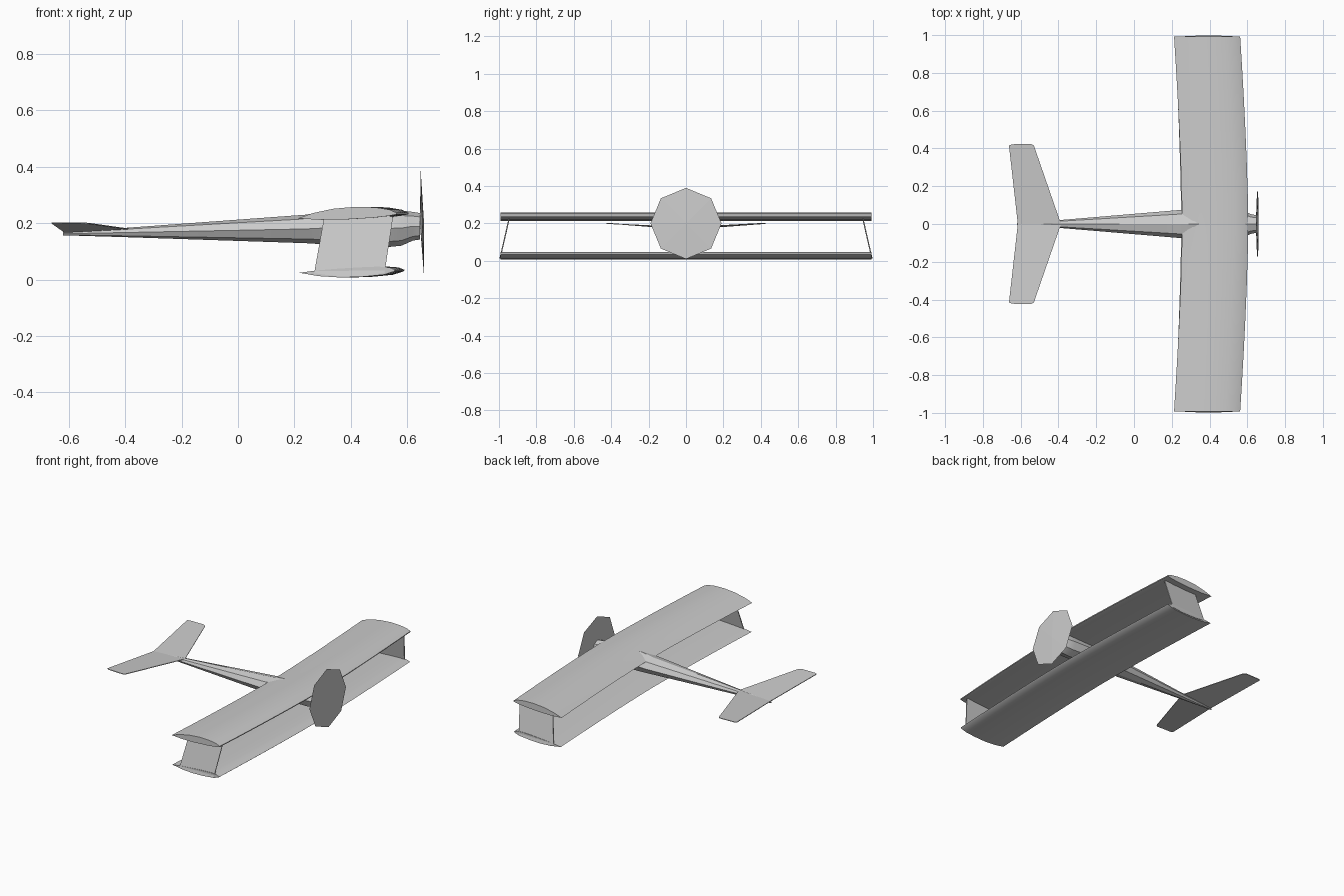
import bpy, math

if "Cube" in bpy.data.objects:
    bpy.data.objects.remove(bpy.data.objects["Cube"])

grey = bpy.data.materials.new("light_grey")
grey.diffuse_color = (0.6, 0.6, 0.6, 1)
grey.use_nodes = True
grey.node_tree.nodes["Principled BSDF"].inputs["Base Color"].default_value = grey.diffuse_color


def make(name, verts, faces, smooth=None):
    me = bpy.data.meshes.new(name)
    me.from_pydata(verts, [], faces)
    me.materials.append(grey)
    ob = bpy.data.objects.new(name, me)
    bpy.context.collection.objects.link(ob)
    bpy.ops.object.select_all(action='DESELECT')
    ob.select_set(True)
    bpy.context.view_layer.objects.active = ob
    bpy.ops.object.mode_set(mode='EDIT')
    bpy.ops.mesh.select_all(action='SELECT')
    bpy.ops.mesh.normals_make_consistent(inside=False)
    bpy.ops.object.mode_set(mode='OBJECT')
    if smooth:
        bpy.ops.object.shade_smooth_by_angle(angle=math.radians(smooth))
    return ob


def loft(name, rings, smooth=None):
    """Skin a list of equal rings and cap both ends."""
    n = len(rings[0])
    verts = [v for r in rings for v in r]
    faces = [(i * n + j, i * n + (j + 1) % n, (i + 1) * n + (j + 1) % n, (i + 1) * n + j)
             for i in range(len(rings) - 1) for j in range(n)]
    faces += [tuple(range(n)), tuple(range(len(verts) - n, len(verts)))]
    return make(name, verts, faces, smooth)


# Wings: airfoil (x, z) swept gently back toward each tip
def wing(name, profile, sweep):
    stations = [i / 6 - 1 for i in range(13)]
    loft(name, [[(x - sweep * abs(t) ** 1.5, t * 0.993, z) for x, z in profile]
                for t in stations], 40)


wing("upper_wing", [(0.255, 0.217), (0.31, 0.236), (0.38, 0.251), (0.46, 0.258), (0.53, 0.256),
                    (0.58, 0.248), (0.605, 0.237), (0.604, 0.231), (0.58, 0.226), (0.52, 0.219),
                    (0.42, 0.213), (0.33, 0.212)], 0.043)
wing("lower_wing", [(0.25, 0.024), (0.31, 0.032), (0.38, 0.038), (0.46, 0.043), (0.53, 0.046),
                    (0.57, 0.043), (0.592, 0.034), (0.585, 0.028), (0.55, 0.017), (0.48, 0.010),
                    (0.40, 0.007), (0.32, 0.012)], 0.033)

# Slanted end plates joining the wing tips
for side, name in ((1, "left_end_plate"), (-1, "right_end_plate")):
    outline = [(0.27, 0.992, 0.022), (0.34, 0.994, 0.013), (0.45, 0.994, 0.013), (0.52, 0.992, 0.024),
               (0.55, 0.947, 0.222), (0.50, 0.944, 0.234), (0.37, 0.944, 0.234), (0.305, 0.947, 0.218)]
    loft(name, [[(x, side * (y + d), z) for x, y, z in outline] for d in (-0.003, 0.003)])

# Fuselage: eight-sided sections (x, half width, bottom, top)
sections = [(-0.62, 0.004, 0.157, 0.168), (-0.39, 0.021, 0.150, 0.184), (0.24, 0.074, 0.129, 0.230),
            (0.32, 0.076, 0.124, 0.243), (0.53, 0.074, 0.115, 0.248), (0.58, 0.068, 0.120, 0.245),
            (0.62, 0.052, 0.138, 0.240), (0.645, 0.047, 0.142, 0.236)]
rings = []
for x, w, lo, hi in sections:
    rings.append([(x, w * math.cos(a), (lo + hi) / 2 + (hi - lo) / 2 * math.sin(a))
                  for a in (k * math.pi / 4 for k in range(8))])
loft("fuselage", rings, 30)

# Propeller disc: shallow eight-sided double cone, tilted slightly
rim = [(0.654 - 0.006 * math.sin(k * math.pi / 4), 0.19 * math.cos(k * math.pi / 4),
        0.2 + 0.19 * math.sin(k * math.pi / 4)) for k in range(8)]
tips = [(0.660, 0, 0.2), (0.645, 0, 0.2)]
make("propeller_disc", rim + tips,
     [(k, (k + 1) % 8, c) for k in range(8) for c in (8, 9)])

# Swept tailplane with raised tips
for side, name in ((1, "left_tailplane"), (-1, "right_tailplane")):
    outline = [(-0.385, 0.0, 0.180), (-0.395, 0.025, 0.180), (-0.53, 0.415, 0.199), (-0.545, 0.424, 0.200),
               (-0.645, 0.422, 0.201), (-0.662, 0.416, 0.201), (-0.615, 0.0, 0.168)]
    loft(name, [[(x, side * y, z + d) for x, y, z in outline] for d in (-0.002, 0.002)])
